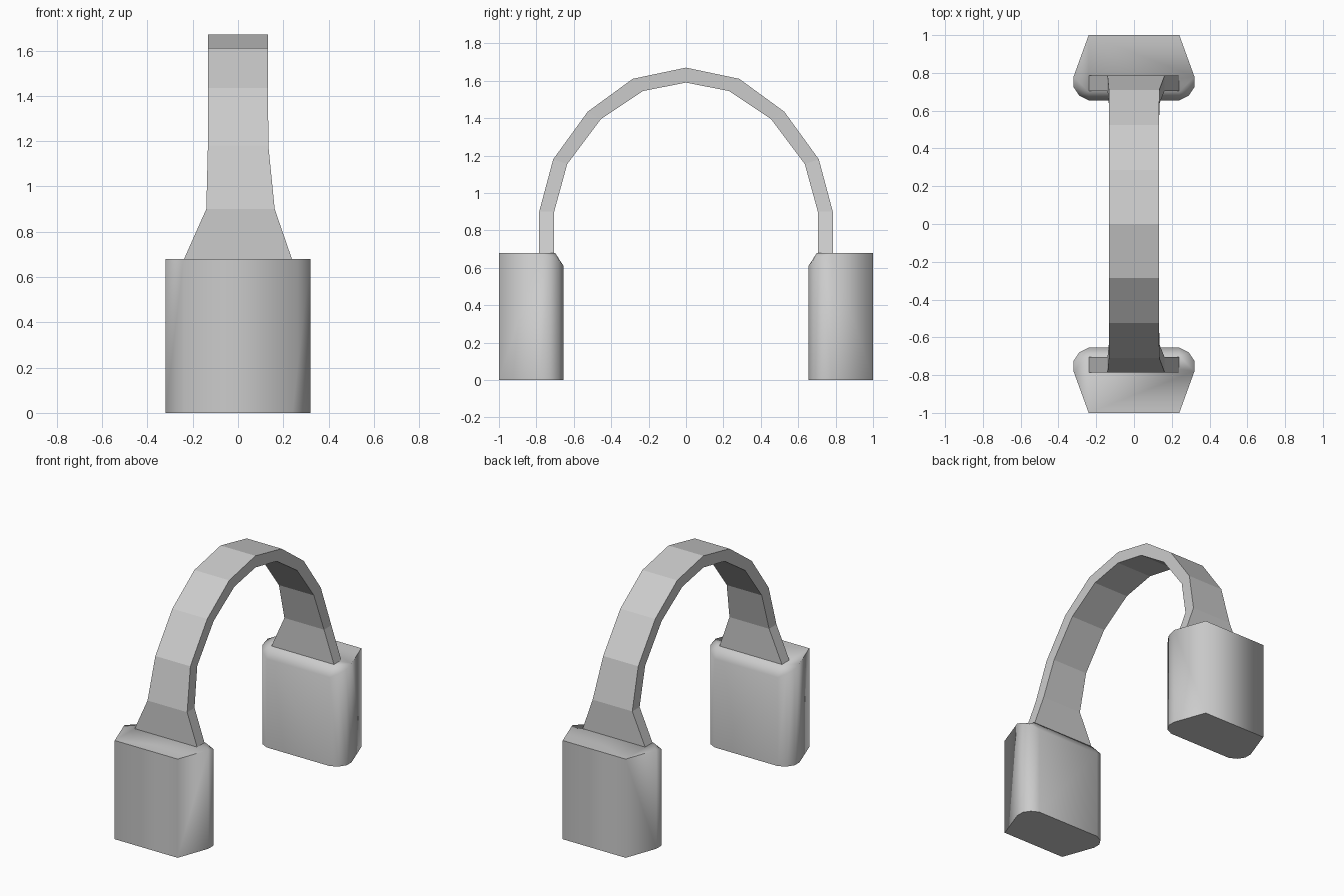
import bpy
import bmesh
import math

if "Cube" in bpy.data.objects:
    bpy.data.objects.remove(bpy.data.objects["Cube"])


def finish(name, bm):
    bmesh.ops.recalc_face_normals(bm, faces=bm.faces)
    mesh = bpy.data.meshes.new(name)
    bm.to_mesh(mesh)
    bm.free()
    obj = bpy.data.objects.new(name, mesh)
    bpy.context.collection.objects.link(obj)
    return obj


def ear_cup(name, side):
    # half outline (x, y, wall top height), from the outer face to the inner face
    half = [(0.24, 1.0, 0.68), (0.32, 0.78, 0.68), (0.32, 0.725, 0.66),
            (0.29, 0.68, 0.64), (0.24, 0.655, 0.61)]
    outline = half + [(-x, y, z) for x, y, z in reversed(half)]
    bm = bmesh.new()
    low = [bm.verts.new((x, y * side, 0)) for x, y, z in outline]
    top = [bm.verts.new((x, y * side, z)) for x, y, z in outline]
    n = len(outline)
    for i in range(n):
        j = (i + 1) % n
        bm.faces.new((low[i], low[j], top[j], top[i]))
    bm.faces.new(low)
    # flat top and the chamfer along the padded inner side
    r = bm.verts.new((0.24, 0.70 * side, 0.68))
    l = bm.verts.new((-0.24, 0.70 * side, 0.68))
    bm.faces.new((top[0], top[1], r, l, top[8], top[9]))
    for i in (1, 2, 3):
        bm.faces.new((top[i], top[i + 1], r))
    bm.faces.new((r, top[4], top[5], l))
    for i in (5, 6, 7):
        bm.faces.new((top[i], top[i + 1], l))
    obj = finish(name, bm)
    bpy.ops.object.select_all(action='DESELECT')
    obj.select_set(True)
    bpy.context.view_layer.objects.active = obj
    bpy.ops.object.shade_smooth_by_angle(angle=math.radians(73))


def headband():
    # outer y, z, inner y, z, left x, right x, from one cup to the crown
    half = [(0.785, 0.68, 0.705, 0.68, -0.238, 0.238),
            (0.785, 0.90, 0.705, 0.90, -0.14, 0.162),
            (0.71, 1.18, 0.635, 1.155, -0.133, 0.134),
            (0.525, 1.435, 0.455, 1.395, -0.133, 0.133),
            (0.285, 1.61, 0.23, 1.545, -0.133, 0.133),
            (0, 1.67, 0, 1.59, -0.133, 0.133)]
    rows = half + [(-a, b, -c, d, l, r) for a, b, c, d, l, r in half[-2::-1]]
    bm = bmesh.new()
    rings = [[bm.verts.new(p) for p in ((l, a, b), (r, a, b), (r, c, d), (l, c, d))]
             for a, b, c, d, l, r in rows]
    for p, q in zip(rings, rings[1:]):
        for i in range(4):
            j = (i + 1) % 4
            bm.faces.new((p[i], p[j], q[j], q[i]))
    bm.faces.new(rings[0])
    bm.faces.new(rings[-1])
    finish("headband", bm)


ear_cup("ear_cup_front", -1)
ear_cup("ear_cup_back", 1)
headband()
